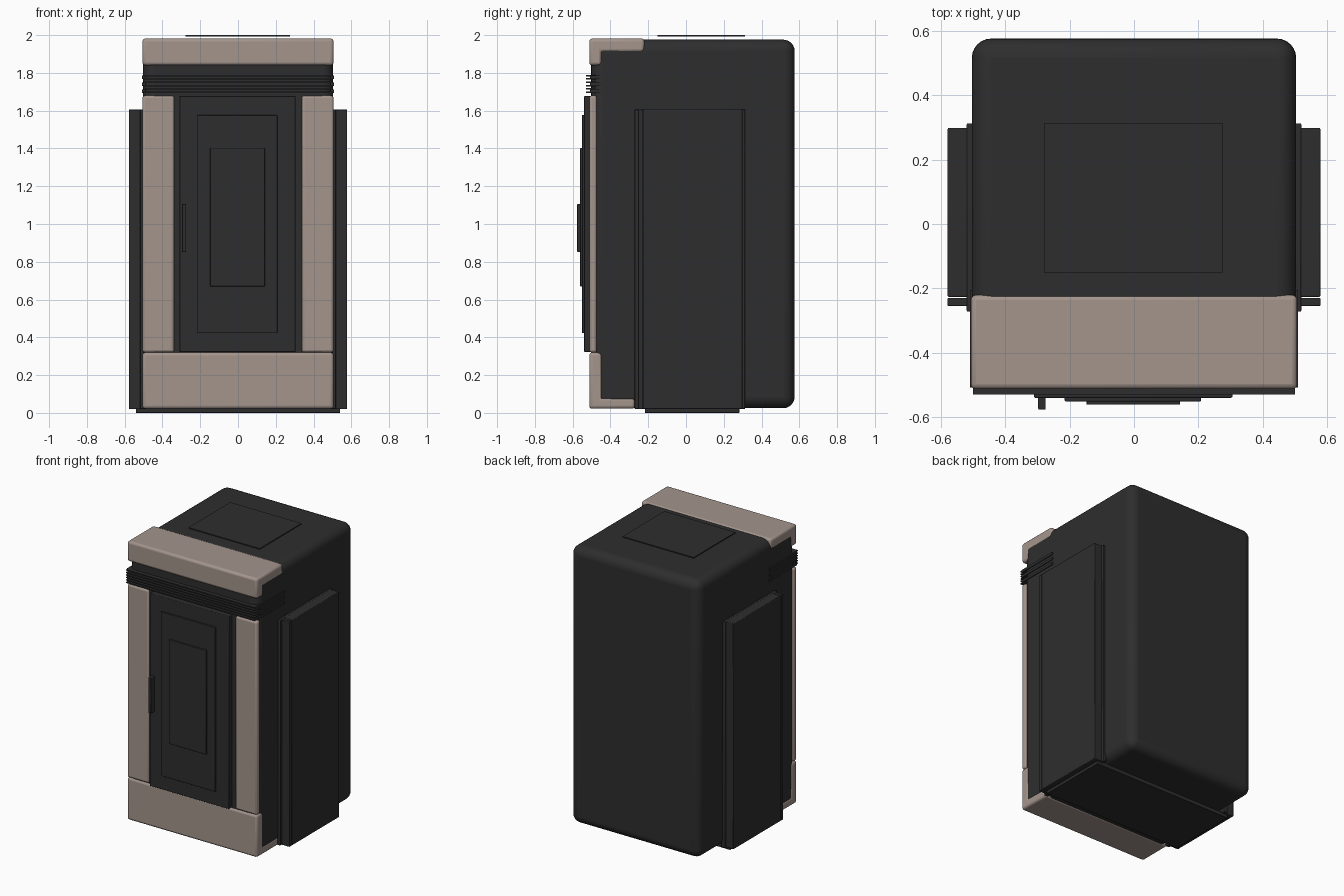
import bpy, bmesh

if "Cube" in bpy.data.objects:
    bpy.data.objects.remove(bpy.data.objects["Cube"])


def material(name, rgb):
    m = bpy.data.materials.new(name)
    m.diffuse_color = (*rgb, 1)
    m.use_nodes = True
    m.node_tree.nodes["Principled BSDF"].inputs["Base Color"].default_value = m.diffuse_color
    return m


DARK = material("charcoal", (0.027, 0.027, 0.027))
BEIGE = material("warm beige", (0.37, 0.30, 0.265))


def finish(name, bm, mat, bevel, segments):
    bmesh.ops.recalc_face_normals(bm, faces=bm.faces[:])
    me = bpy.data.meshes.new(name)
    bm.to_mesh(me)
    bm.free()
    me.materials.append(mat)
    ob = bpy.data.objects.new(name, me)
    bpy.context.collection.objects.link(ob)
    if bevel:
        b = ob.modifiers.new("rounded edges", 'BEVEL')
        b.width, b.segments = bevel, segments
    bpy.ops.object.select_all(action='DESELECT')
    ob.select_set(True)
    bpy.context.view_layer.objects.active = ob
    bpy.ops.object.shade_smooth_by_angle()
    return ob


def box(name, x, y, z, mat=DARK, bevel=0.0, segments=2):
    """Box from (min, max) pairs along each axis."""
    bm = bmesh.new()
    bmesh.ops.create_cube(bm, size=1)
    for v in bm.verts:
        v.co = [r[0] if c < 0 else r[1] for c, r in zip(v.co, (x, y, z))]
    return finish(name, bm, mat, bevel, segments)


def extrude_x(name, profile, half, mat, bevel):
    """Side profile in (y, z) extruded across the width."""
    bm = bmesh.new()
    f = bm.faces.new([bm.verts.new((-half, y, z)) for y, z in profile])
    new = bmesh.ops.extrude_face_region(bm, geom=[f])['geom']
    for v in new:
        if isinstance(v, bmesh.types.BMVert):
            v.co.x = half
    return finish(name, bm, mat, bevel, 3)


# cabinet body
box("cabinet_body", (-0.503, 0.503), (-0.502, 0.575), (0.025, 1.976), bevel=0.06, segments=6)

# beige top cap and base trim, wrapping over the front edges
extrude_x("top_cap", [(-0.512, 1.84), (-0.445, 1.84), (-0.445, 1.91), (-0.22, 1.91),
                      (-0.22, 1.982), (-0.512, 1.982)], 0.506, BEIGE, 0.016)
extrude_x("base_trim", [(-0.512, 0.022), (-0.27, 0.022), (-0.27, 0.08), (-0.445, 0.08),
                        (-0.445, 0.32), (-0.512, 0.32)], 0.506, BEIGE, 0.016)

# layered front door and handle
box("door", (-0.31, 0.305), (-0.539, -0.49), (0.322, 1.678), bevel=0.004)
box("door_panel", (-0.215, 0.208), (-0.55, -0.535), (0.422, 1.577), bevel=0.003)
box("door_inset", (-0.148, 0.143), (-0.56, -0.545), (0.67, 1.403), bevel=0.003)
box("door_handle", (-0.297, -0.274), (-0.576, -0.535), (0.852, 1.106), bevel=0.004)

# front ventilation slats
for i in range(6):
    z = 1.698 + i * 0.0175
    box(f"front_slat_{i + 1}", (-0.5, 0.5), (-0.529, -0.45), (z - 0.004, z + 0.004))

for s, side in ((-1, "left"), (1, "right")):
    def span(a, b):
        return tuple(sorted((s * a, s * b)))
    # front pillars
    box(side + "_pillar", span(0.337, 0.506), (-0.512, -0.472), (0.32, 1.68), BEIGE, 0.014, 3)
    # side panel with backing plate and front rail
    box(side + "_backing_plate", span(0.49, 0.519), (-0.272, 0.312), (0.02, 1.607), bevel=0.004)
    box(side + "_side_panel", span(0.5, 0.578), (-0.226, 0.298), (0.02, 1.606), bevel=0.004)
    box(side + "_front_rail", span(0.5, 0.578), (-0.254, -0.229), (0.02, 1.606), bevel=0.003)
    # side ventilation slats
    for i in range(3):
        z = 1.703 + i * 0.037
        box(f"{side}_side_slat_{i + 1}", span(0.49, 0.509), (-0.507, -0.205),
            (z - 0.009, z + 0.009))

# thin raised plate above the top, and floor plate
box("roof_plate", (-0.279, 0.275), (-0.152, 0.313), (1.993, 2.0))
box("floor_plate", (-0.541, 0.541), (-0.218, 0.283), (0.0, 0.03), bevel=0.003)
